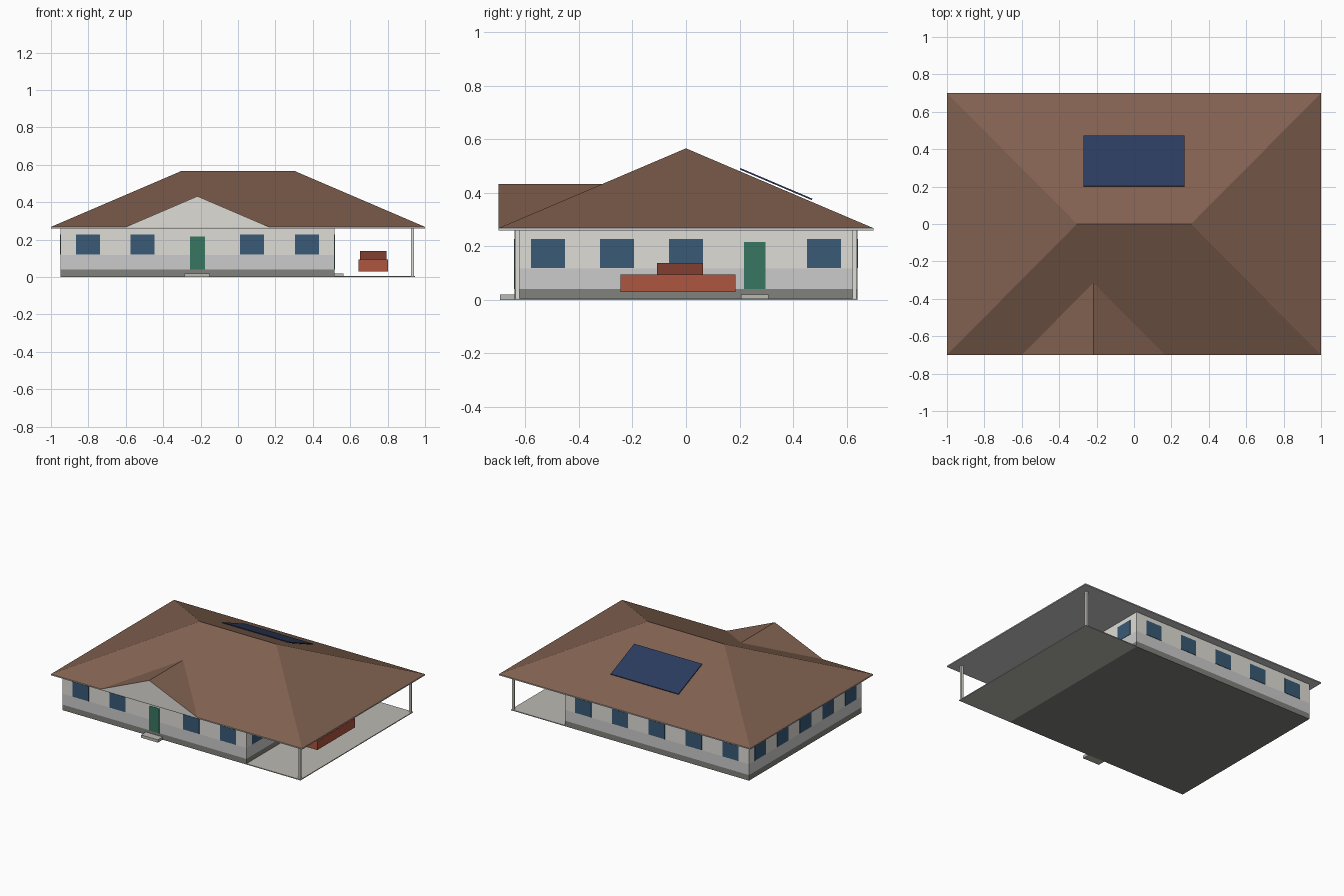
import bpy, math

if "Cube" in bpy.data.objects:
    bpy.data.objects.remove(bpy.data.objects["Cube"])

def mat(name, rgb):
    m = bpy.data.materials.new(name)
    m.diffuse_color = (*rgb, 1)
    m.use_nodes = True
    m.node_tree.nodes["Principled BSDF"].inputs["Base Color"].default_value = m.diffuse_color
    return m

ROOF = mat("roof_brown", (0.22, 0.12, 0.08))
WALL = mat("wall_white", (0.73, 0.72, 0.67))
BAND = mat("band_grey", (0.62, 0.62, 0.60))
BASE = mat("base_grey", (0.22, 0.22, 0.20))
SLAB = mat("concrete", (0.50, 0.49, 0.45))
GLASS = mat("glass_blue", (0.04, 0.10, 0.18))
DOOR = mat("door_green", (0.04, 0.18, 0.12))
SOLAR = mat("solar_blue", (0.025, 0.045, 0.115))
CAR = mat("car_red", (0.42, 0.09, 0.05))
CABIN = mat("cabin_red", (0.22, 0.05, 0.03))

def mesh(name, verts, faces, *mats):
    me = bpy.data.meshes.new(name)
    me.from_pydata(verts, [], faces)
    ob = bpy.data.objects.new(name, me)
    bpy.context.collection.objects.link(ob)
    for m in mats:
        me.materials.append(m)
    return ob

def box(name, x, y, z, m):
    v = [(a, b, c) for c in z for b in y for a in x]
    f = [(0, 2, 3, 1), (4, 5, 7, 6), (0, 1, 5, 4),
         (2, 6, 7, 3), (0, 4, 6, 2), (1, 3, 7, 5)]
    return mesh(name, v, f, m)

# house body in three stacked bands
X0, X1, Y = -0.95, 0.515, 0.64
EAVE, RIDGE = 0.268, 0.566
box("plinth", (X0, X1), (-Y, Y), (0, 0.04), BASE)
box("lower_wall", (X0, X1), (-Y, Y), (0.04, 0.118), BAND)
box("upper_wall", (X0, X1), (-Y, Y), (0.118, 0.26), WALL)

# windows and doors, five bays on each side
T = 0.003
def opening(name, side, c, door=False):
    w = 0.04 if door else 0.064
    z = (0.04, 0.217) if door else (0.12, 0.227)
    m = DOOR if door else GLASS
    a = (c - w, c + w)
    x, y = {"front": (a, (-Y - T, -Y + T)), "back": (a, (Y - T, Y + T)),
            "left": ((X0 - T, X0 + T), a), "right": ((X1 - T, X1 + T), a)}[side]
    box(name, x, y, z, m)

for i in range(-2, 3):
    for side, mid, step, door in (("front", -0.217, 0.293, 0), ("back", -0.217, 0.293, None),
                                  ("left", 0, 0.2575, None), ("right", 0, 0.2575, 1)):
        is_door = i == door
        opening(f"{side}_{'door' if is_door else 'window'}_{i + 3}", side, mid + i * step, is_door)

# door steps
box("front_step", (-0.285, -0.152), (-0.695, -Y), (0, 0.02), SLAB)
box("side_step", (X1, 0.565), (0.205, 0.308), (0, 0.02), SLAB)

# carport slab and posts
box("carport_slab", (X1, 0.945), (-Y, Y), (0, 0.006), SLAB)
for s, n in ((-1, "front"), (1, "back")):
    box(f"{n}_post", (0.925, 0.94), sorted((s * 0.622, s * 0.637)), (0.006, 0.26), WALL)

# parked car
box("car_body", (0.643, 0.803), (-0.245, 0.184), (0.03, 0.095), CAR)
box("car_cabin", (0.653, 0.793), (-0.108, 0.063), (0.095, 0.138), CABIN)

# eave slab and hip roof
box("eaves", (-1, 1), (-0.7, 0.7), (0.26, EAVE), BAND)
mesh("hip_roof",
     [(-1, -0.7, EAVE), (1, -0.7, EAVE), (1, 0.7, EAVE), (-1, 0.7, EAVE),
      (-0.305, 0, RIDGE), (0.305, 0, RIDGE)],
     [(0, 1, 5, 4), (1, 2, 5), (2, 3, 4, 5), (3, 0, 4)], ROOF)

# front gable running back into the main slope
slope = (RIDGE - EAVE) / 0.7
G, GX = 0.432, -0.217
gable = mesh("front_gable",
             [(GX - 0.383, -0.7, EAVE), (GX + 0.383, -0.7, EAVE), (GX, -0.7, G),
              (GX, -0.7 + (G - EAVE) / slope, G)],
             [(0, 1, 2), (1, 3, 2), (0, 2, 3)], ROOF, WALL)
gable.data.polygons[0].material_index = 1

# solar panel just above the back slope
panel = box("solar_panel", (-0.27, 0.27), (-0.146, 0.146), (0.006, 0.012), SOLAR)
panel.location = (0, 0.333, RIDGE - slope * 0.333)
panel.rotation_euler.x = -math.atan(slope)
